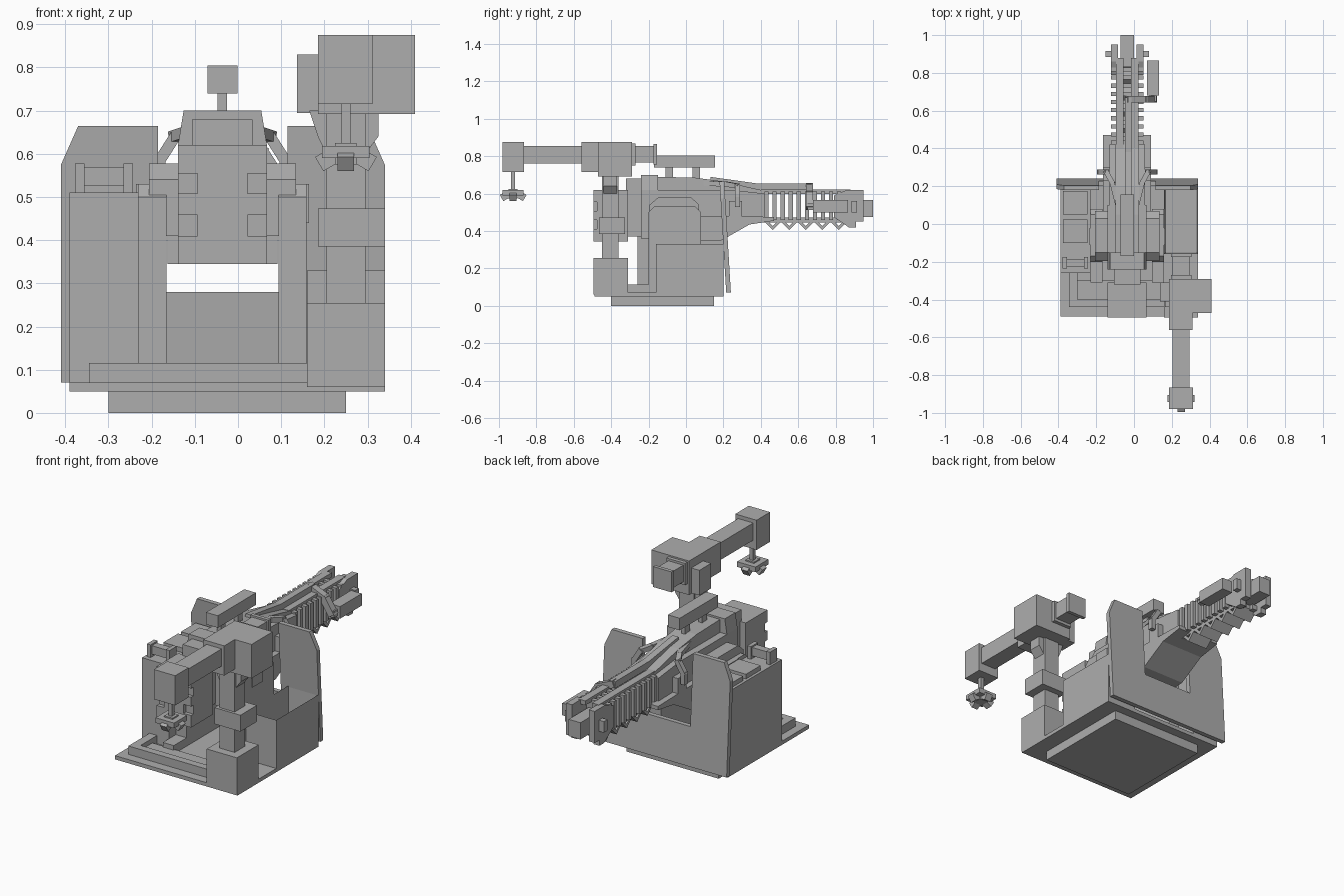
import bpy, bmesh, math
from mathutils import Vector

cube = bpy.data.objects.get("Cube")
if cube:
    bpy.data.objects.remove(cube, do_unlink=True)

grey = bpy.data.materials.new("plain_grey")
grey.use_nodes = True
colour = (.42, .42, .42, 1)
grey.diffuse_color = colour
grey.node_tree.nodes["Principled BSDF"].inputs["Base Color"].default_value = colour

GUN = -.036  # gun centre line


def finish(name, bm):
    bmesh.ops.recalc_face_normals(bm, faces=bm.faces)
    mesh = bpy.data.meshes.new(name)
    bm.to_mesh(mesh)
    bm.free()
    mesh.materials.append(grey)
    obj = bpy.data.objects.new(name, mesh)
    bpy.context.collection.objects.link(obj)
    return obj


def prism(name, outline, low, high, axis="x"):
    """Extrude an outline: (y, z) along x, or (x, z) along y."""
    bm = bmesh.new()

    def place(a, b, depth):
        return bm.verts.new((depth, a, b) if axis == "x" else (a, depth, b))

    start = [place(a, b, low) for a, b in outline]
    end = [place(a, b, high) for a, b in outline]
    bm.faces.new(start)
    bm.faces.new(end)
    count = len(outline)
    for i in range(count):
        j = (i + 1) % count
        bm.faces.new((start[i], start[j], end[j], end[i]))
    return finish(name, bm)


def box(name, xs, ys, zs):
    (a, b), (c, d) = ys, zs
    return prism(name, [(a, c), (b, c), (b, d), (a, d)], xs[0], xs[1])


def centred(name, half, ys, zs):
    return box(name, (GUN - half, GUN + half), ys, zs)


def pair(name, inner, outer, ys, zs):
    for label, side in (("left", 1), ("right", -1)):
        box(label + "_" + name, sorted((GUN + side * inner, GUN + side * outer)), ys, zs)


def pair_prism(name, outline, inner, outer):
    for label, side in (("left", 1), ("right", -1)):
        prism(label + "_" + name, outline, GUN + side * inner, GUN + side * outer)


def beam(name, points, width):
    """Square bar through a list of points."""
    for start, end in zip(points, points[1:]):
        p, q = Vector(start), Vector(end)
        bm = bmesh.new()
        bmesh.ops.create_cube(bm, size=1)
        for v in bm.verts:
            v.co = Vector((v.co.x * width, v.co.y * width, v.co.z * ((q - p).length + width * .6)))
        turn = (q - p).to_track_quat("Z", "Y")
        for v in bm.verts:
            v.co = turn @ v.co + (p + q) / 2
        finish(name, bm)


def open_bin(name, xs, ys, zs, wall, depth):
    obj = box(name, xs, ys, zs)
    bm = bmesh.new()
    bm.from_mesh(obj.data)
    bm.normal_update()
    top = max(bm.faces, key=lambda f: f.calc_center_median().z)
    bmesh.ops.inset_region(bm, faces=[top], thickness=wall)
    for v in top.verts:
        v.co.z -= depth
    bm.to_mesh(obj.data)
    bm.free()


# Base, storage boxes and front rail
box("plinth", (-.3, .25), (-.4, .15), (0, .05))
box("floor_plate", (-.39, .34), (-.49, .2), (.05, .07))
box("side_cabinet", (-.39, -.23), (-.26, .2), (.06, .51))
open_bin("side_bin", (.16, .34), (-.16, .2), (.06, .33), .014, .22)
box("front_rail", (-.345, .16), (-.44, -.4), (.06, .115))
box("front_rail_side", (-.345, -.3), (-.44, -.25), (.06, .115))
box("front_step", (-.3, .16), (-.4, -.3), (.06, .09))
pair("yoke_foot", .13, .195, (-.31, -.17), (.06, .115))

# Cabinet lids and carrying handle
for y in (-.1, .05):
    box("cabinet_lid", (-.375, -.245), (y, y + .125), (.5, .535))
box("handle_bar", (-.36, -.26), (-.225, -.185), (.525, .57))
for x in (-.378, -.265):
    box("handle_end", (x, x + .022), (-.235, -.175), (.5, .578))

# Rear shield with a notch for the gun, leaning forward
outline = [(-.41, .07), (.34, .07), (.34, .575), (.3, .665), (.115, .665), (.115, .28),
           (-.185, .28), (-.185, .665), (-.37, .665), (-.41, .575)]
shield = prism("rear_shield", outline, .215, .24, "y")
for v in shield.data.vertices:
    v.co.y -= (v.co.z - .07) * .06

# Yoke and trunnions
cheek = [(-.2, .06), (-.2, .5), (-.17, .53), (.05, .53), (.08, .5), (.08, .06)]
pair_prism("yoke_cheek", cheek, .13, .195)
cap = [(-.195, .41), (-.195, .54), (-.15, .578), (.03, .578), (.07, .54), (.07, .44), (-.15, .44)]
pair_prism("yoke_cap", cap, .1, .17)
pair("trunnion", .1, .2, (-.11, -.02), (.44, .53))

# Breech with notched front corners
centred("breech", .103, (-.475, -.31), (.345, .62))
centred("breech_face", .058, (-.495, -.47), (.345, .62))
for low, high in ((.345, .41), (.458, .508), (.555, .62)):
    pair("breech_corner", .058, .103, (-.495, -.47), (low, high))
centred("breech_neck", .07, (-.32, -.23), (.37, .68))

# Receiver
centred("receiver", .103, (-.24, .1), (.36, .62))
hood = [(-.103, .62), (.103, .62), (.09, .7), (-.09, .7)]
prism("receiver_hood", [(GUN + x, z) for x, z in hood], -.24, -.15, "y")
crown = [(-.16, .61), (-.16, .69), (.05, .685), (.2, .665), (.42, .615), (.42, .46), (.2, .4), (.05, .4)]
prism("receiver_crown", crown, GUN - .062, GUN + .062)
ramp = [(.07, .345), (.19, .35), (.34, .435), (.47, .455), (.47, .475), (.24, .48), (.07, .48)]
prism("underside_ramp", ramp, GUN - .127, GUN + .127)
shroud = [(.08, .46), (.42, .46), (.42, .6), (.24, .62), (.08, .62)]
prism("barrel_shroud", shroud, GUN - .095, GUN + .095)
pair("shroud_lug", .095, .127, (.23, .3), (.46, .56))

# Sight rail
centred("sight_rail", .035, (-.17, .155), (.74, .805))
for y in (-.11, .035):
    centred("sight_post", .011, (y, y + .04), (.67, .75))

# Side hoses from the crown to the shroud
for side in (-1, 1):
    path = [(.05, .1, .655), (.08, .22, .65), (.11, .275, .64), (.145, .275, .585), (.145, .275, .535)]
    beam("side_hose", [(GUN + side * x, y, z) for x, y, z in path], .026)

# Caged barrel: rails, ribs and zigzag underside
pair("lower_rail", .02, .06, (.4, .88), (.445, .472))
pair("upper_rail", .02, .06, (.4, .88), (.598, .622))
for i in range(10):
    y = .42 + i * .043
    centred("cage_rib", .085, (y, y + .022), (.46, .61))
teeth = [(.42 + i * .044, .45 if i % 2 == 0 else .405) for i in range(11)]
strip = teeth + [(y, z + .022) for y, z in reversed(teeth)]
prism("zigzag_guard", strip, GUN - .06, GUN + .06)

# Top hose leading to the side canister
beam("top_hose", [(-.03, .14, .67), (-.03, .38, .636), (-.03, .66, .636), (.055, .66, .6),
                  (.1, .66, .53), (.1, .7, .53)], .036)
box("side_canister", (.068, .132), (.68, .865), (.5, .565))

# Muzzle
jaw = [(.79, .475), (.87, .42), (.91, .42), (.91, .45), (.95, .45), (.95, .62), (.86, .62), (.79, .59)]
pair_prism("muzzle_jaw", jaw, .05, .085)
pair("muzzle_lug", .08, .115, (.885, .915), (.5, .56))
centred("muzzle_tip", .035, (.83, 1), (.475, .565))

# Crane column
box("crane_base", (.16, .34), (-.495, -.31), (.06, .255))
box("crane_post", (.205, .295), (-.45, -.36), (.25, .72))
box("crane_collar", (.185, .34), (-.465, -.325), (.385, .473))
flare = [(.205, .6), (.295, .6), (.325, .64), (.325, .7), (.165, .7), (.185, .64)]
prism("crane_flare", flare, -.44, -.37, "y")

# Crane head, arm and motors
box("crane_head", (.185, .31), (-.56, -.29), (.715, .875))
box("crane_head_side", (.185, .41), (-.47, -.29), (.692, .875))
box("crane_junction", (.137, .19), (-.41, -.31), (.695, .83))
box("rear_motor", (.205, .295), (-.3, -.17), (.765, .855))
box("rear_motor_cap", (.195, .305), (-.175, -.155), (.755, .865))
box("rear_motor_collar", (.195, .305), (-.29, -.27), (.75, .867))
box("crane_arm", (.205, .295), (-.88, -.55), (.762, .855))
box("arm_end", (.185, .312), (-.98, -.865), (.715, .875))

# Gripper hanging from the arm
box("gripper_rod", (.24, .26), (-.935, -.913), (.6, .72))
box("gripper_hub", (.225, .275), (-.95, -.9), (.575, .625))
box("gripper_plate", (.195, .305), (-.98, -.87), (.59, .618))
for turn in range(4):
    angle = turn * math.pi / 2
    dx, dy = math.cos(angle), math.sin(angle)
    beam("gripper_claw", [(.25 + dx * .03, -.924 + dy * .03, .595),
                          (.25 + dx * .052, -.924 + dy * .052, .582)], .038)
